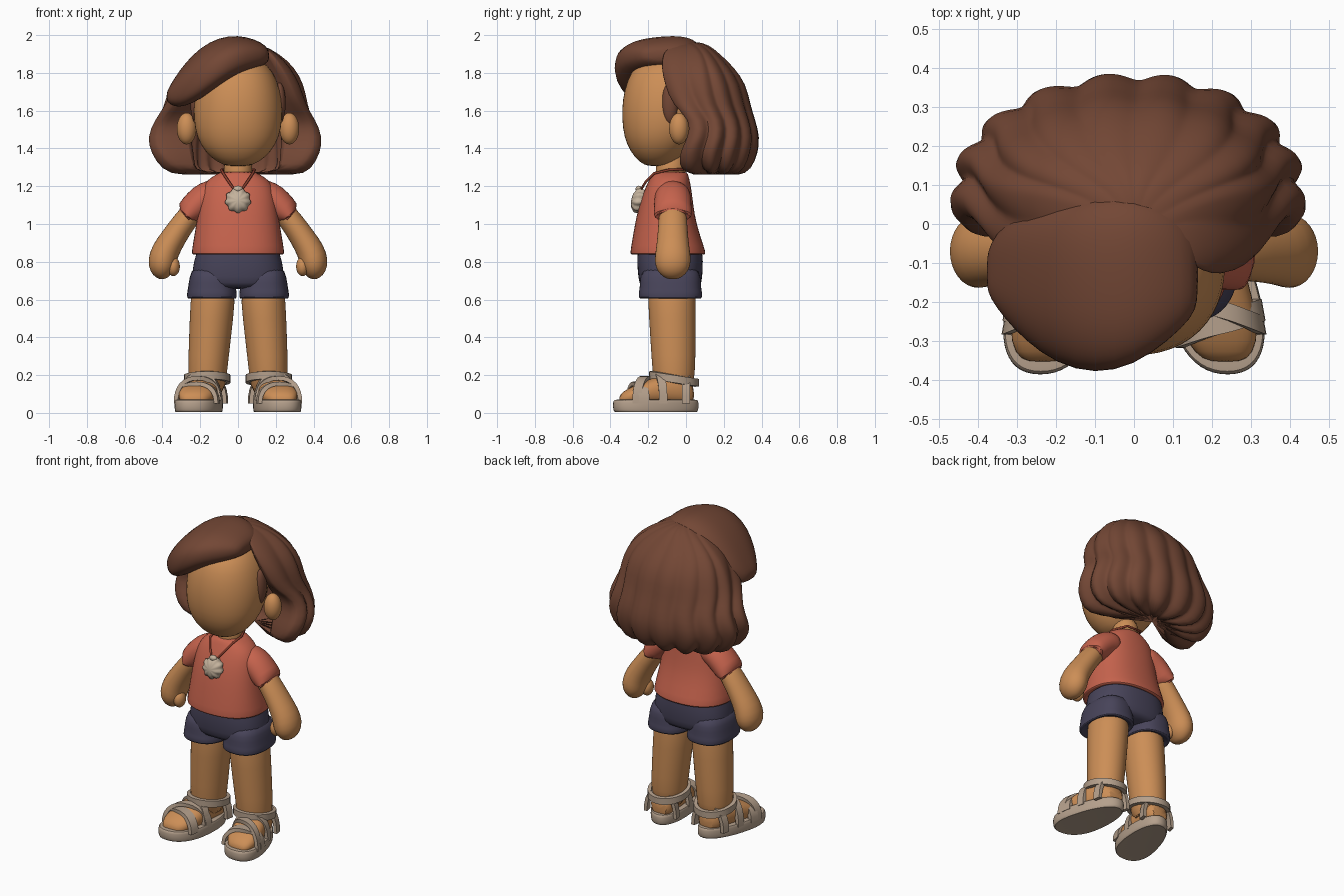
import bpy, bmesh, math
from math import sin, cos, pi

if "Cube" in bpy.data.objects:
    bpy.data.objects.remove(bpy.data.objects["Cube"])


def mat(name, *rgb):
    m = bpy.data.materials.new(name)
    m.diffuse_color = [((c / 255 + 0.055) / 1.055) ** 2.4 for c in rgb] + [1]
    m.use_nodes = True
    m.node_tree.nodes["Principled BSDF"].inputs["Base Color"].default_value = m.diffuse_color
    return m


HAIR = mat("brown hair", 115, 71, 53)
SKIN = mat("tan skin", 204, 142, 86)
SHIRT = mat("coral cloth", 198, 99, 77)
SHORTS = mat("navy cloth", 72, 68, 90)
STRAP = mat("beige leather", 181, 160, 140)
SHELL = mat("cream shell", 196, 178, 156)
CORD = mat("dark red cord", 140, 62, 45)


def skin(name, rings, m, mirror=False, sub=1, loop=False, angle=50):
    """Join rings of points into a closed smooth mesh."""
    bm = bmesh.new()
    vs = [[bm.verts.new(p) for p in r] for r in rings]
    n = len(rings[0])
    for a, b in zip(vs, vs[1:] + (vs[:1] if loop else [])):
        for i in range(n):
            j = (i + 1) % n
            bm.faces.new((a[i], a[j], b[j], b[i]))
    if not loop:
        bm.faces.new(vs[0])
        bm.faces.new(vs[-1])
    bmesh.ops.recalc_face_normals(bm, faces=bm.faces)
    me = bpy.data.meshes.new(name)
    bm.to_mesh(me)
    bm.free()
    ob = bpy.data.objects.new(name, me)
    bpy.context.collection.objects.link(ob)
    me.materials.append(m)
    bpy.ops.object.select_all(action='DESELECT')
    ob.select_set(True)
    bpy.context.view_layer.objects.active = ob
    bpy.ops.object.shade_smooth_by_angle(angle=math.radians(angle))
    if mirror:
        ob.modifiers.new("mirror", 'MIRROR').use_mirror_merge = False
    if sub:
        s = ob.modifiers.new("round", 'SUBSURF')
        s.levels = s.render_levels = sub
    return ob


def sup(n, p=2.0):
    """Unit superellipse points."""
    f = lambda v: math.copysign(abs(v) ** (2 / p), v)
    return [(f(cos(2 * pi * i / n)), f(sin(2 * pi * i / n))) for i in range(n)]


def stack(levels, cx=0, p=2.0, n=24):
    """Horizontal rings from (z, half width, front y, back y[, centre x])."""
    out = []
    for z, rx, yf, yb, *c in levels:
        x0 = c[0] if c else cx
        out.append([(x0 + rx * u, (yf + yb) / 2 + (yb - yf) / 2 * v, z) for u, v in sup(n, p)])
    return out


def limb(path, y0, n=16):
    """Rings square to a path in xz, from (x, z, radius, y radius)."""
    out = []
    for i, (x, z, r, ry) in enumerate(path):
        a, b = path[max(i - 1, 0)], path[min(i + 1, len(path) - 1)]
        dx, dz = b[0] - a[0], b[1] - a[1]
        d = math.hypot(dx, dz)
        out.append([(x - dz / d * r * u, y0 + ry * v, z + dx / d * r * u) for u, v in sup(n)])
    return out


def blob(name, c, r, m, mirror=True):
    rings = [[(c[0] + r[0] * sin(t) * u, c[1] + r[1] * sin(t) * v, c[2] - r[2] * cos(t))
              for u, v in sup(14)] for t in [0.15 + (pi - 0.3) * k / 8 for k in range(9)]]
    return skin(name, rings, m, mirror)


# head, neck and ears
skin("head", stack([(1.305, .05, -.20, -.10), (1.325, .11, -.245, -.06), (1.38, .175, -.295, .0),
                    (1.46, .222, -.33, .07), (1.56, .238, -.342, .12), (1.66, .235, -.338, .14),
                    (1.76, .21, -.315, .12), (1.84, .165, -.27, .07), (1.89, .08, -.18, 0)], p=2.15), SKIN)
skin("neck", stack([(1.2, .08, -.165, .0), (1.28, .075, -.16, .0), (1.38, .075, -.16, .0)]), SKIN)
blob("ear", (.272, -.037, 1.505), (.055, .055, .085), SKIN)

# back hair: lobed crescent rings, open towards the neck and face
hair = [(1.25, .31, .31, -.03, .28, .72), (1.285, .40, .385, -.05, .345, .62),
        (1.38, .46, .435, -.05, .38, .55), (1.46, .472, .44, .0, .388, .55),
        (1.55, .435, .405, .015, .365, .55), (1.63, .39, .365, -.09, .34, .5),
        (1.74, .35, .345, -.13, .32, .4), (1.83, .295, .295, -.15, .255, .3),
        (1.90, .2, .22, -.14, .18, .2), (1.95, .1, .13, -.1, .12, .1), (1.965, .04, .06, -.06, .06, .1)]
LOBES, N = 10, 80
rings = []
for k, (z, xl, xr, yf, yb, inner) in enumerate(hair):
    cy = min(.08, yb - .12)
    a0 = math.asin(max(-.95, (yf - cy) / .36))
    amp = .10 - .06 * k / 10
    ring = []
    for i in range(N + 1):
        u = i / N
        t = a0 + (pi - 2 * a0) * u
        lobe = abs(sin(pi * LOBES * u + .25 * sin(k * .5) * sin(pi * u)))
        f = 1 + amp * (lobe - .75)
        ry = yb - cy if sin(t) > 0 else .36
        drop = .03 * (1 - lobe) if k < 2 else 0
        ring.append(((xr if cos(t) > 0 else xl) * cos(t) * f, cy + ry * sin(t) * f, z + drop))
    back = [(x * inner, cy + (y - cy) * inner, zz) for x, y, zz in ring[::-2]]
    rings.append(ring + back)
skin("back_hair", rings, HAIR, angle=70)
blob("sideburn", (.22, -.085, 1.64), (.034, .045, .11), HAIR)

# swept fringe: sections across x, from (x, front y, back y, low z, top z, droop)
rings = []
for x, yf, yb, zl, zt, droop in [
        (.165, -.20, -.05, 1.87, 1.91, 0), (.15, -.24, .0, 1.845, 1.945, 0),
        (.09, -.30, .05, 1.82, 1.978, .01), (0, -.365, .08, 1.795, 1.997, .02),
        (-.1, -.388, .08, 1.735, 1.983, .03), (-.2, -.36, .06, 1.665, 1.93, .03),
        (-.28, -.30, .03, 1.625, 1.85, .02), (-.335, -.24, .0, 1.62, 1.775, .01),
        (-.37, -.19, -.05, 1.64, 1.715, 0), (-.378, -.16, -.09, 1.66, 1.69, 0)]:
    rings.append([(x, (yf + yb) / 2 + (yb - yf) / 2 * u,
                   (zl + zt) / 2 + (zt - zl) / 2 * v + droop * u) for u, v in sup(24, 2.5)])
skin("fringe", rings, HAIR, angle=70)

# shirt and sleeves
skin("shirt", stack([(.86, .20, -.24, .05), (.835, .235, -.285, .095), (.84, .248, -.297, .107),
                     (.87, .245, -.294, .10), (1.0, .222, -.272, .055), (1.1, .208, -.25, .04),
                     (1.18, .195, -.222, .03), (1.235, .165, -.195, .02), (1.265, .11, -.18, .01),
                     (1.28, .085, -.17, .005)], p=2.3), SHIRT)
skin("sleeve", limb([(.09, 1.16, .07, .085), (.14, 1.155, .085, .095), (.19, 1.13, .084, .1),
                     (.24, 1.08, .077, .102), (.275, 1.04, .075, .102), (.279, 1.035, .068, .095),
                     (.265, 1.05, .055, .07)], -.07), SHIRT, True)

# arms and mitten hands
skin("arm", limb([(.2, 1.11, .06, .07), (.28, 1.02, .063, .077), (.34, .93, .068, .083),
                  (.385, .86, .076, .092), (.403, .80, .079, .1), (.402, .75, .066, .085),
                  (.397, .718, .035, .05), (.396, .708, .012, .02)], -.07), SKIN, True)
blob("thumb", (.342, -.1, .775), (.036, .045, .052), SKIN)

# shorts: hips plus two legs with rolled hems
skin("shorts_hips", stack([(.655, .2, -.225, .06), (.68, .25, -.25, .085), (.76, .243, -.258, .09),
                           (.85, .225, -.262, .092), (.86, .2, -.24, .07)], p=2.4), SHORTS)
skin("shorts_leg", stack([(.63, .1, -.2, .04), (.603, .122, -.24, .075), (.608, .134, -.252, .087),
                          (.64, .132, -.252, .087), (.655, .128, -.246, .081), (.72, .12, -.245, .08),
                          (.78, .1, -.22, .06)], .138, 2.5), SHORTS, True)

# legs
skin("leg", stack([(.08, .09, -.16, .03, .163), (.2, .104, -.178, .05, .163), (.4, .112, -.19, .052, .148),
                   (.6, .12, -.203, .053, .133), (.7, .11, -.2, .05, .13)]), SKIN, True)


def foot_pt(x, y, z):
    """Turn the toes outwards."""
    return (x + .198 - (y + .15) * .18, y, z)


# feet
skin("foot", [[foot_pt(w * u, y, (.04 + top) / 2 + (top - .04) / 2 * v) for u, v in sup(16, 2.4)]
              for y, w, top in [(-.355, .04, .085), (-.335, .075, .115), (-.27, .105, .148),
                                (-.18, .1, .185), (-.1, .092, .21), (0, .08, .2), (.045, .055, .15)]],
     SKIN, True)

# sandal soles
skin("sandal_sole", [[foot_pt((.118 - .022 * v) * u * s, -.16 + .228 * v * s, z) for u, v in sup(28, 2.3)]
                     for z, s in [(.008, .9), (.002, .95), (.012, 1), (.06, 1), (.07, .97), (.07, .9)]],
     STRAP, True)


# sandal straps over the foot
def strap(name, y0, slant, hw, h, wd):
    rings = []
    for i in range(17):
        t = pi * i / 16
        c, s = math.copysign(abs(cos(t)) ** .85, cos(t)), sin(t) ** .85
        rings.append([foot_pt((hw + r) * c, y0 + slant * cos(t) + dy, .05 + (h + r) * s)
                      for dy, r in ((-wd, -.012), (wd, -.012), (wd, .01), (-wd, .01))])
    skin(name, rings, STRAP, True, 0)


strap("toe_strap", -.255, .035, .112, .105, .028)
strap("instep_strap", -.215, -.045, .108, .135, .024)
strap("upper_strap", -.15, .03, .105, .155, .022)
strap("heel_strap", .0, 0, .105, .15, .022)

# ankle loop, higher in front
rings = []
for u, v in sup(28):
    rings.append([(.163 + (.113 + r) * u, -.064 + (.122 + r) * v, .18 - .02 * v + dz)
                  for r, dz in ((-.012, -.022), (.01, -.02), (.01, .02), (-.012, .022))])
skin("ankle_strap", rings, STRAP, True, 0, loop=True)

# necklace cord
cu = bpy.data.curves.new("necklace_cord", 'CURVE')
cu.dimensions = '3D'
cu.bevel_depth, cu.bevel_resolution = .007, 1
side = [(.088, -.09, 1.287), (.078, -.17, 1.268), (.05, -.212, 1.225), (.018, -.24, 1.18)]
pts = side[::-1] + [(.05, .0, 1.29), (-.05, .0, 1.29)] + [(-x, y, z) for x, y, z in side]
sp = cu.splines.new('POLY')
sp.points.add(len(pts) - 1)
for p, q in zip(sp.points, pts):
    p.co = (*q, 1)
sp.use_cyclic_u = True
cu.materials.append(CORD)
bpy.context.collection.objects.link(bpy.data.objects.new("necklace_cord", cu))

# scalloped shell pendant
rings = []
for y, s in [(-.22, .8), (-.25, 1), (-.268, .92), (-.285, .55), (-.29, .15)]:
    ring = []
    for i in range(54):
        a = 2 * pi * i / 54
        r = .064 * s * (1 + .07 * cos(9 * a + pi / 2))
        ring.append((r * cos(a) * 1.03, y + .15 * r * sin(a), 1.125 + r * sin(a)))
    rings.append(ring)
skin("shell_pendant", rings, SHELL, sub=0)
blob("pendant_hinge", (0, -.25, 1.185), (.026, .018, .018), SHELL, False)
